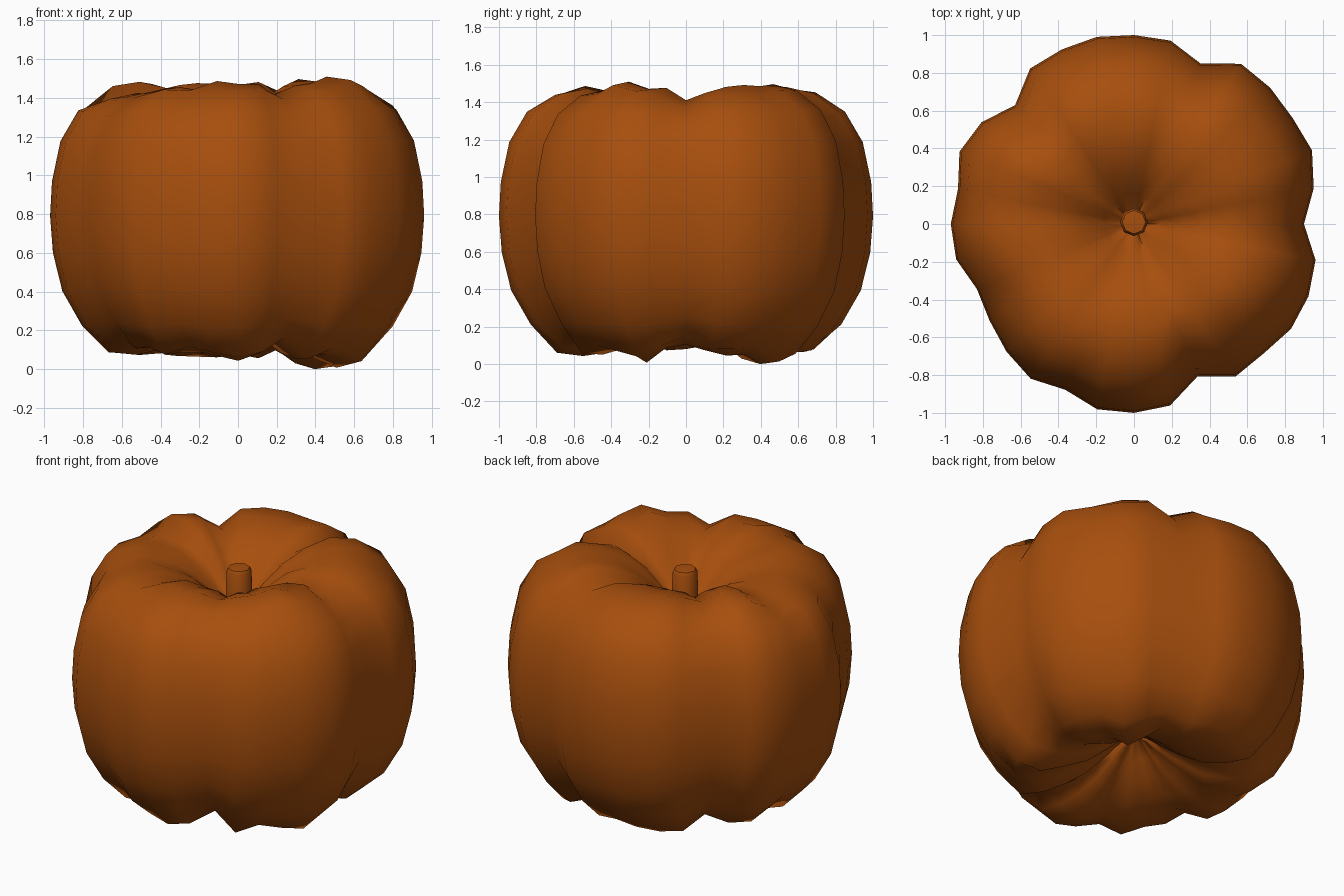
import bpy, bmesh, random
from math import cos, sin, tau
from mathutils import Vector

cube = bpy.data.objects.get("Cube")
if cube:
    bpy.data.objects.remove(cube)
random.seed(4)

orange = bpy.data.materials.new("pumpkin_orange")
orange.use_nodes = True
colour = (0.385, 0.077, 0.004, 1)
orange.diffuse_color = colour
orange.node_tree.nodes["Principled BSDF"].inputs["Base Color"].default_value = colour

# Outline radius around the equator, anticlockwise from the left side
OUTLINE = [.90, .97, 1.02, 1.01, 1.02, 1.02, .92, .99, 1.0, 1.01, 1.0, .99, .89, .97, 1.0, .95,
           .97, .96, .90, .92, .955, .985, .95, 1.0, 1.0, .98, .875, .97, .97, 1.0, 1.0, .98]
# Side profile (radius, height) from the lower hollow to the upper hollow
PROFILE = [(.07, .31), (.16, .24), (.28, .16), (.41, .105), (.55, .075), (.69, .09), (.83, .22),
           (.935, .4), (.985, .6), (1, .79), (.99, .97), (.945, 1.18), (.85, 1.34),
           (.7, 1.44), (.55, 1.465), (.41, 1.435), (.28, 1.37), (.16, 1.27), (.07, 1.18)]
# Extra dips and crests of the rims, by position around the outline
UPPER_RIM = {0: -.02, 15: -.03, 16: -.05, 17: -.03, 28: .01, 29: .03}
LOWER_RIM = {4: -.06, 24: -.03, 27: -.03, 30: -.05}
SIDES = len(OUTLINE)
MIDDLE = 0.75


def finish(bm, name, angle):
    bmesh.ops.recalc_face_normals(bm, faces=bm.faces)
    mesh = bpy.data.meshes.new(name)
    bm.to_mesh(mesh)
    bm.free()
    mesh.materials.append(orange)
    obj = bpy.data.objects.new(name, mesh)
    bpy.context.collection.objects.link(obj)
    bpy.ops.object.select_all(action='DESELECT')
    obj.select_set(True)
    bpy.context.view_layer.objects.active = obj
    bpy.ops.object.shade_smooth_by_angle(angle=angle)


def loft(bm, rings, bottom, top):
    """Bridge closed rings of points and fan both ends to a centre point."""
    loops = [[bm.verts.new(p) for p in ring] for ring in rings]
    n = len(loops[0])
    for low, high in zip(loops, loops[1:]):
        for i in range(n):
            j = (i + 1) % n
            bm.faces.new((low[i], low[j], high[j], high[i]))
    for loop, centre in ((loops[0], bottom), (loops[-1], top)):
        tip = bm.verts.new(centre)
        for i in range(n):
            bm.faces.new((loop[i], loop[(i + 1) % n], tip))


# Ribbed body with uneven rims and puckered hollows
rings = []
for radius, height in PROFILE:
    ring = []
    rim = UPPER_RIM if height > MIDDLE else LOWER_RIM
    for i, outline in enumerate(OUTLINE):
        angle = tau * i / SIDES
        r = radius * outline
        z = MIDDLE + (height - MIDDLE) * (1 + 0.8 * (outline - 0.98))
        if radius < 0.75:
            z += (rim.get(i, 0) + random.uniform(-.015, .015)) * min(1, radius * 2)
        ring.append(Vector((r * cos(angle), r * sin(angle), max(z, 0))))
    rings.append(ring)
bm = bmesh.new()
loft(bm, rings, (0, 0, .33), (0, 0, 1.15))
finish(bm, "pumpkin_body", 1.4)

# Short stem rising from the upper hollow
stem_rings = [[(r * cos(tau * i / 8), r * sin(tau * i / 8) + .01, z) for i in range(8)]
              for r, z in ((.075, 1.1), (.073, 1.38), (.062, 1.4))]
bm = bmesh.new()
loft(bm, stem_rings, (0, .01, 1.1), (0, .01, 1.405))
finish(bm, "stem", 0.9)
